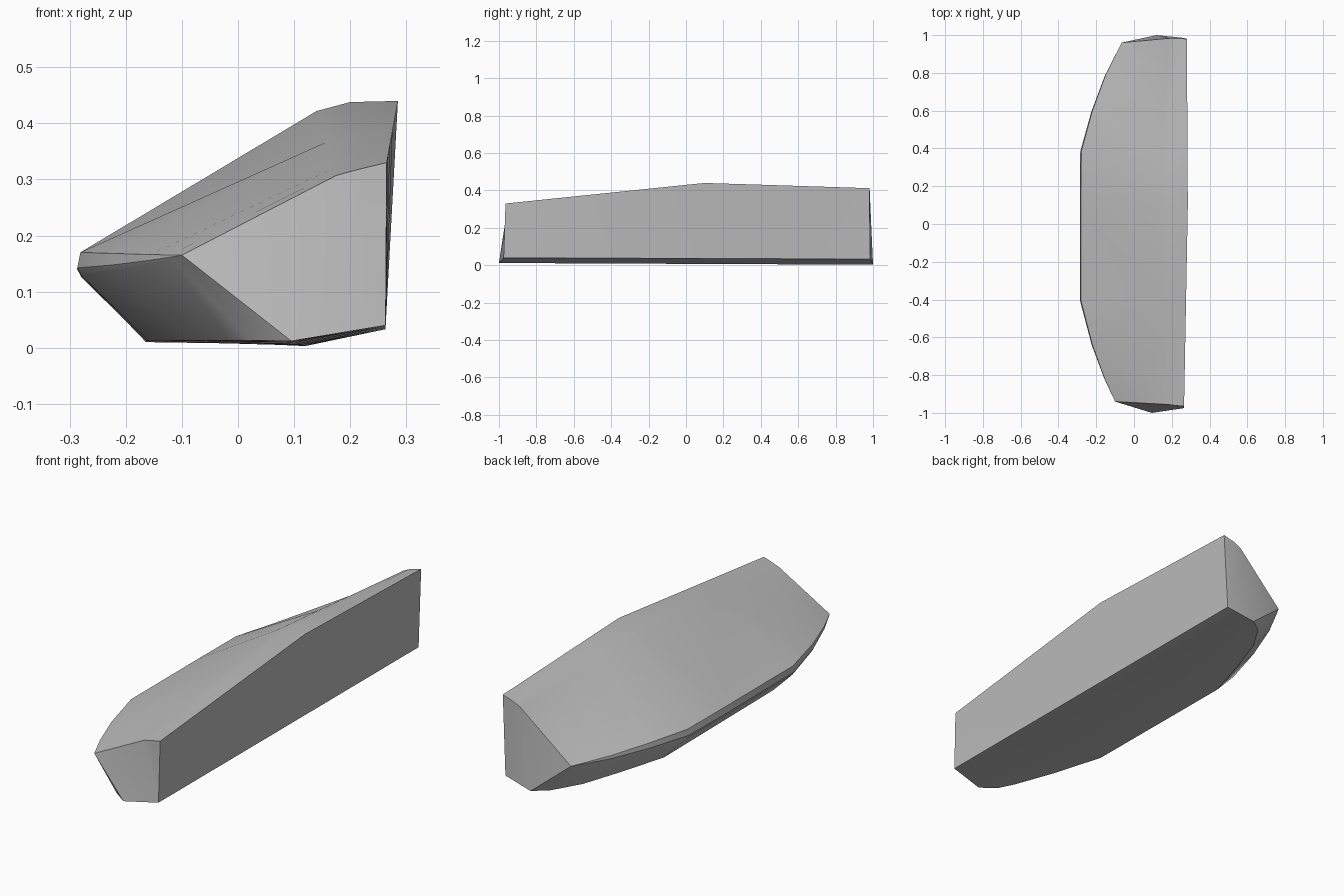
import bpy
import bmesh
import math
from mathutils import Vector

cube = bpy.data.objects.get("Cube")
if cube:
    bpy.data.objects.remove(cube, do_unlink=True)

# Stations along the length; every rail is sampled at each one
STATIONS = (-1, -.95, -.87, -.68, -.43, .1, .4, .62, .82, .95, 1)

# Lengthwise rails of the faceted stone, as key points (x, y, z)
wall_foot = [(.263, -.975, .04), (.263, .985, .033)]
wall_top = [(.265, -.965, .33), (.285, .1, .44), (.28, .98, .412)]
crown_outer = [(.215, -.96, .318), (.2, .1, .438), (.22, .983, .395)]
crown_inner = [(.175, -.955, .307), (.14, .1, .422), (.185, .983, .378)]
rim = [(-.10, -.94, .165), (-.155, -.82, .166), (-.22, -.64, .168),
       (-.282, -.4, .17), (-.28, .38, .17), (-.22, .6, .168),
       (-.15, .79, .162), (-.065, .96, .155)]
chine = [(.095, -1, .012), (.025, -.95, .013), (-.015, -.87, .013),
         (-.085, -.68, .013), (-.16, -.43, .013), (-.164, .4, .01),
         (-.1, .62, .01), (-.03, .82, .008), (.05, .95, .006), (.12, 1, .003)]
keel = [chine[0], chine[-1]]


def sample(rail, u):
    """Point on a rail at station u, with the rail's own end offsets."""
    y = u * abs(rail[0][1] if u < 0 else rail[-1][1])
    for a, b in zip(rail, rail[1:]):
        if y <= b[1] + 1e-6:
            return Vector(a).lerp(Vector(b), (y - a[1]) / (b[1] - a[1]))
    return Vector(rail[-1])


def section(u):
    """Closed cross-section ring at station u."""
    edge = sample(rim, u)
    # the thin bevel under the rim fades out toward both ends
    fade = 1 - abs(u) ** 3
    bevel = [edge + Vector((-.006, 0, -.03)) * fade,
             edge + Vector((.002, 0, -.045)) * fade]
    upper = [sample(r, u) for r in (wall_foot, wall_top, crown_outer, crown_inner)]
    return upper + [edge] + bevel + [sample(chine, u), sample(keel, u)]


# Loft the sections and cap both ends
bm = bmesh.new()
rings = [[bm.verts.new(p) for p in section(u)] for u in STATIONS]
n = len(rings[0])
for r0, r1 in zip(rings, rings[1:]):
    for i in range(n):
        j = (i + 1) % n
        bm.faces.new((r0[i], r0[j], r1[j], r1[i]))
bm.faces.new(rings[0])
bm.faces.new(rings[-1])
bmesh.ops.remove_doubles(bm, verts=bm.verts, dist=.0005)
bmesh.ops.triangulate(bm, faces=bm.faces)
bmesh.ops.recalc_face_normals(bm, faces=bm.faces)

mesh = bpy.data.meshes.new("stone_slab")
bm.to_mesh(mesh)
bm.free()
stone = bpy.data.objects.new("stone_slab", mesh)
bpy.context.collection.objects.link(stone)

# Single plain grey
grey = bpy.data.materials.new("stone_grey")
grey.use_nodes = True
colour = (.5, .5, .5, 1)
grey.diffuse_color = colour
grey.node_tree.nodes["Principled BSDF"].inputs["Base Color"].default_value = colour
mesh.materials.append(grey)

bpy.context.view_layer.objects.active = stone
stone.select_set(True)
bpy.ops.object.shade_smooth_by_angle(angle=math.radians(30))
